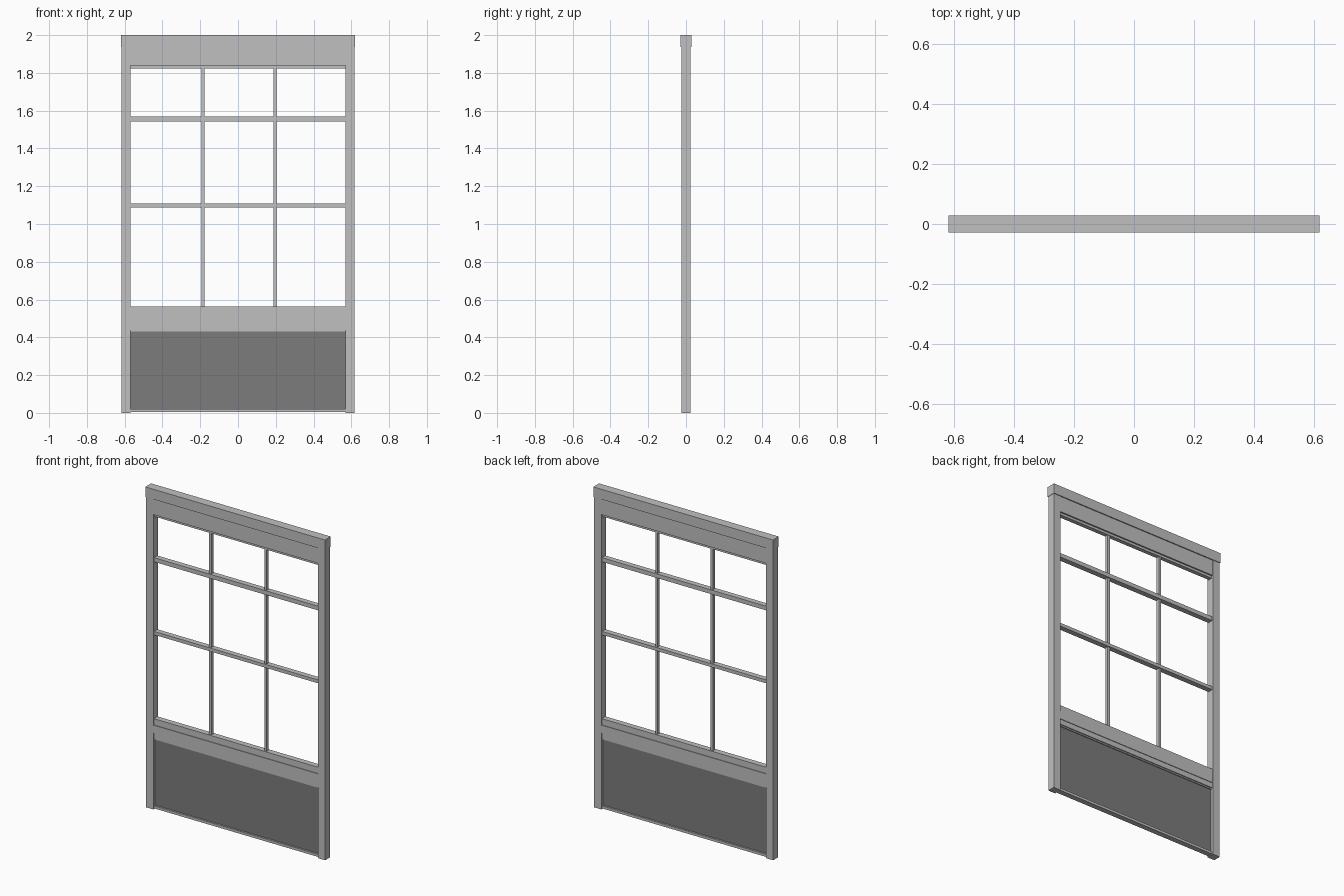
import bpy
import bmesh

if "Cube" in bpy.data.objects:
    bpy.data.objects.remove(bpy.data.objects["Cube"], do_unlink=True)


def make_material(name, colour):
    mat = bpy.data.materials.new(name)
    mat.use_nodes = True
    mat.diffuse_color = colour
    mat.node_tree.nodes["Principled BSDF"].inputs["Base Color"].default_value = colour
    return mat


light_grey = make_material("light grey metal", (0.53, 0.53, 0.53, 1))
dark_grey = make_material("dark grey panel", (0.2, 0.2, 0.207, 1))


def box(name, x, z, depth, mat=light_grey, round_ends=0):
    """Box spanning x and z ranges, centred on y = 0."""
    bm = bmesh.new()
    bmesh.ops.create_cube(bm, size=1)
    for v in bm.verts:
        v.co.x = x[v.co.x > 0]
        v.co.z = z[v.co.z > 0]
        v.co.y *= depth
    if round_ends:
        # round the corners seen from the front
        edges = [e for e in bm.edges
                 if abs(e.verts[0].co.y - e.verts[1].co.y) > depth / 2]
        bmesh.ops.bevel(bm, geom=edges, offset=round_ends, segments=3,
                        profile=0.5, affect='EDGES')
    mesh = bpy.data.meshes.new(name)
    bm.to_mesh(mesh)
    bm.free()
    mesh.materials.append(mat)
    obj = bpy.data.objects.new(name, mesh)
    bpy.context.collection.objects.link(obj)
    return obj


OUTER, INNER = 0.62, 0.568
SPAN = (-INNER, INNER)

# Side posts
box("left_post", (INNER, OUTER - 0.002), (0, 1.94), 0.048)
box("right_post", (-OUTER + 0.002, -INNER), (0, 1.94), 0.048)

# Header: overhanging cap, fascia and narrow lower lip
box("header_cap", (-OUTER, OUTER), (1.937, 2), 0.057)
box("header_fascia", SPAN, (1.838, 1.937), 0.044)
box("header_lip", SPAN, (1.823, 1.838), 0.026)

# Glazing bars
for name, z, depth in (("upper_cross_bar", (1.542, 1.568), 0.034),
                       ("lower_cross_bar", (1.087, 1.108), 0.034)):
    box(name, SPAN, z, depth)
for name, x in (("right_upright_bar", -0.185), ("left_upright_bar", 0.197)):
    box(name, (x - 0.008, x + 0.008), (0.56, 1.825), 0.02)

# Waist rail with a raised round-ended strip
box("waist_rail", SPAN, (0.44, 0.564), 0.036)
box("waist_strip", SPAN, (0.472, 0.525), 0.044, round_ends=0.008)
box("waist_lip", SPAN, (0.432, 0.44), 0.024)

# Kick panel and bottom rail
box("kick_panel", SPAN, (0.018, 0.434), 0.012, dark_grey)
box("bottom_rail", SPAN, (0.004, 0.02), 0.034)
